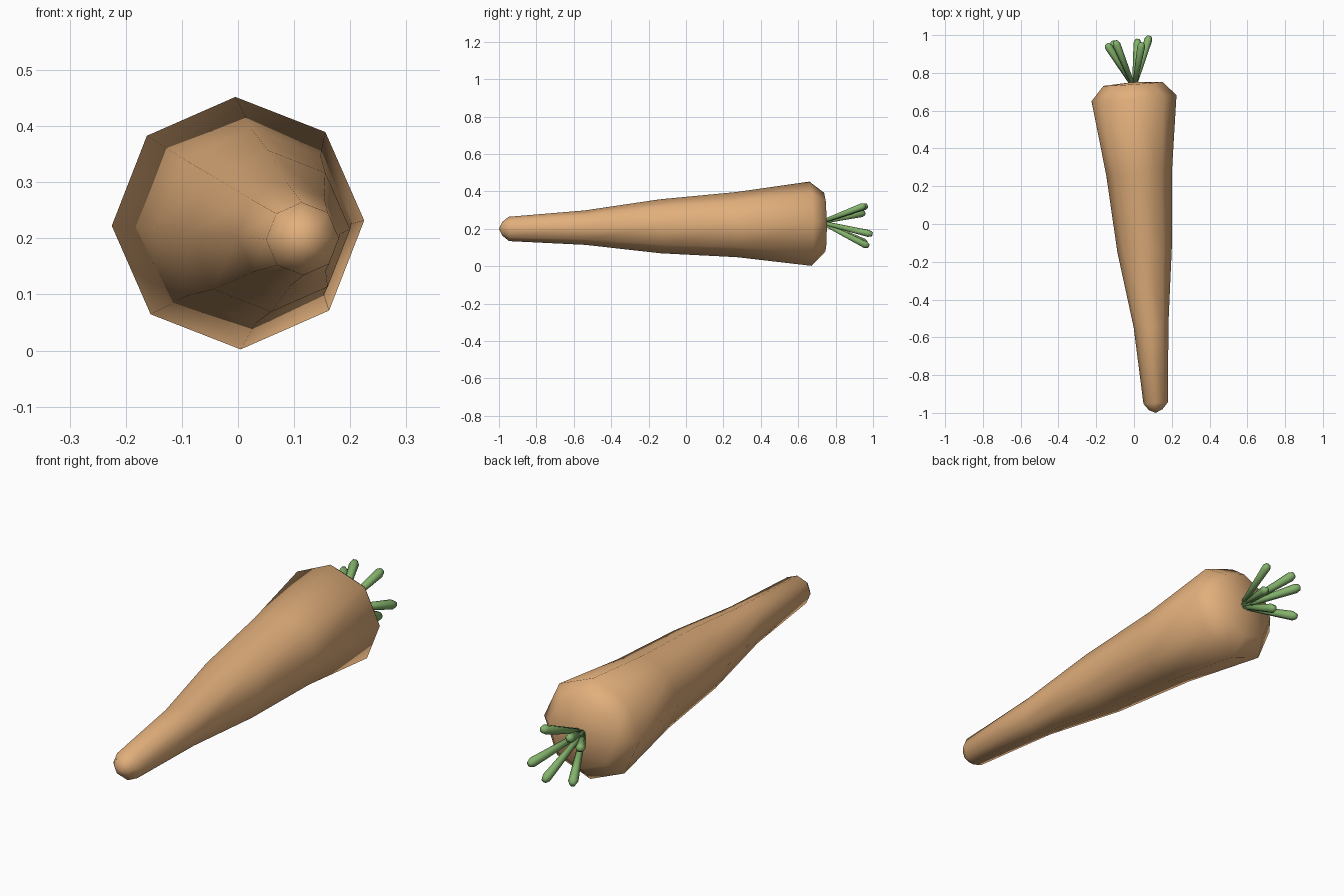
import bpy, bmesh, math
from mathutils import Vector

if "Cube" in bpy.data.objects:
    bpy.data.objects.remove(bpy.data.objects["Cube"])


def material(name, colour):
    m = bpy.data.materials.new(name)
    m.diffuse_color = colour
    m.use_nodes = True
    m.node_tree.nodes["Principled BSDF"].inputs["Base Color"].default_value = m.diffuse_color
    return m


def loft(name, rings, start, end, mat):
    """Skin rings of points, closing both ends onto a single point."""
    bm = bmesh.new()
    loops = [[bm.verts.new(p) for p in ring] for ring in rings]
    n = len(loops[0])
    for a, b in zip(loops, loops[1:]):
        for i in range(n):
            j = (i + 1) % n
            bm.faces.new((a[i], a[j], b[j], b[i]))
    for loop, tip in ((loops[0], start), (loops[-1], end)):
        t = bm.verts.new(tip)
        for i in range(n):
            bm.faces.new((loop[i], loop[(i + 1) % n], t))
    bmesh.ops.recalc_face_normals(bm, faces=bm.faces)
    for f in bm.faces:
        f.smooth = True
    mesh = bpy.data.meshes.new(name)
    bm.to_mesh(mesh)
    bm.free()
    mesh.materials.append(mat)
    obj = bpy.data.objects.new(name, mesh)
    bpy.context.collection.objects.link(obj)


orange = material("carrot_orange", (0.76, 0.43, 0.20, 1))
green = material("stem_green", (0.23, 0.45, 0.15, 1))

# Root: eight-sided rings (centre x, y, z, radius), slightly tilted and bent
profile = [
    (0.115, -0.983, 0.199, 0.036),
    (0.115, -0.947, 0.199, 0.065),
    (0.09, -0.54, 0.206, 0.092),
    (0.056, -0.14, 0.213, 0.144),
    (0.027, 0.27, 0.222, 0.174),
    (0.0, 0.665, 0.227, 0.225),
    (-0.005, 0.742, 0.235, 0.157),
]
rings = []
for cx, cy, cz, r in profile:
    ring = []
    for i in range(8):
        a = math.radians(45 * i + 1.2)
        dx, dz = r * math.cos(a), r * math.sin(a)
        ring.append((cx + dx, cy + 0.07 * dx - 0.02 * dz, cz + dz))
    rings.append(ring)
loft("carrot_root", rings, (0.115, -1.0, 0.199), (0, 0.752, 0.235), orange)

# Stems: six-sided tapered stalks fanning out from the crown
tips = [
    (-0.10, 0.970, 0.325),
    (-0.145, 0.955, 0.285),
    (0.042, 0.960, 0.325),
    (0.082, 0.997, 0.170),
    (0.02, 0.978, 0.105),
    (-0.115, 0.967, 0.120),
]
for k, tip in enumerate(tips):
    tip = Vector(tip)
    out = (tip - Vector((0, 0.74, 0.235))).normalized()
    base = Vector((0, 0.735, 0.235)) + Vector((out.x, 0, out.z)) * 0.015
    axis = tip - base
    u = axis.cross(Vector((0, 0, 1))).normalized()
    v = axis.cross(u).normalized()
    stalk = []
    for t, r in ((0, 0.011), (0.92, 0.021), (0.99, 0.013)):
        stalk.append([base + axis * t + r * (u * math.cos(i * math.pi / 3)
                      + v * math.sin(i * math.pi / 3)) for i in range(6)])
    loft(f"stem_{k + 1}", stalk, base, tip, green)
